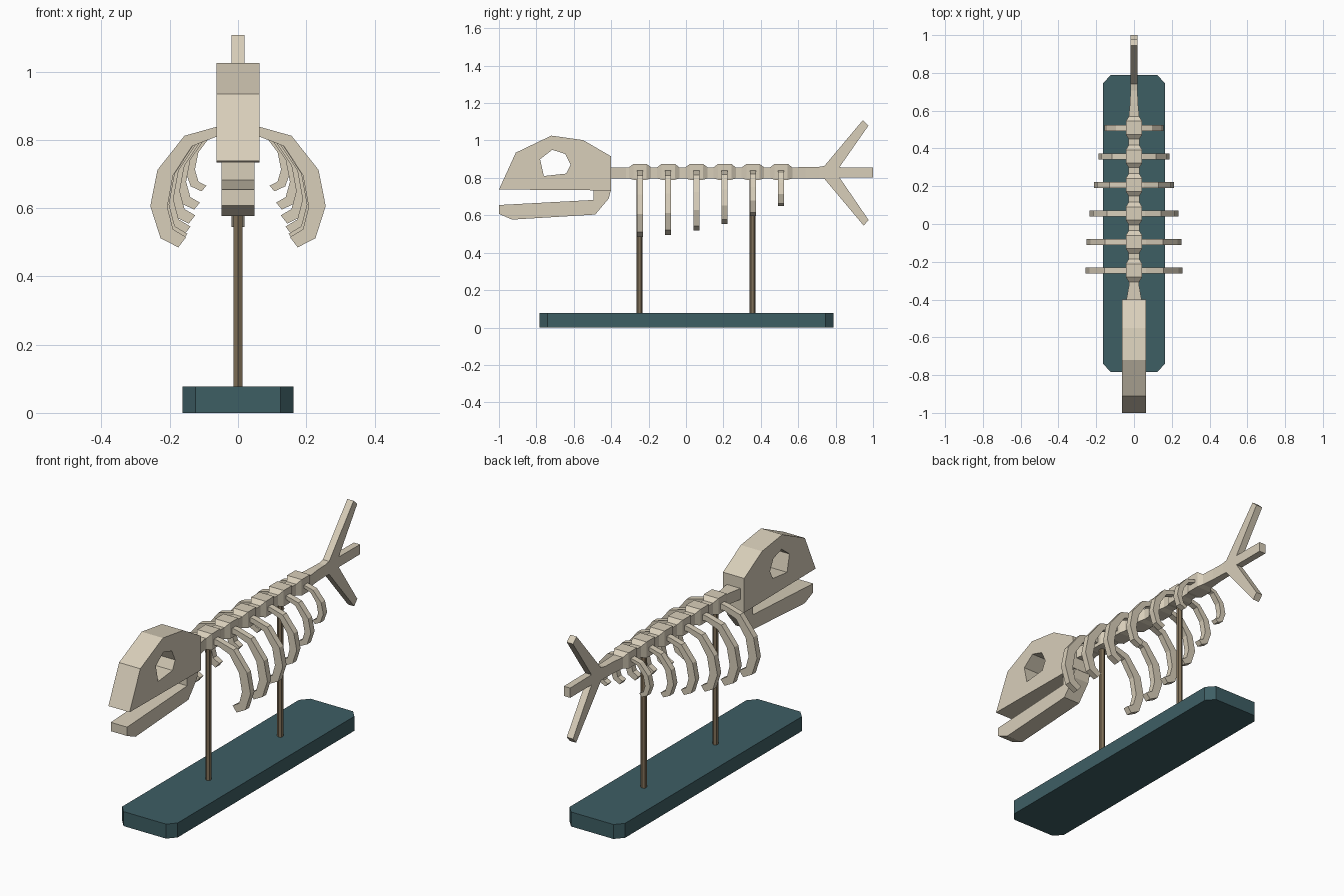
import bpy, bmesh, math

if "Cube" in bpy.data.objects:
    bpy.data.objects.remove(bpy.data.objects["Cube"])


def material(name, rgb):
    m = bpy.data.materials.new(name)
    m.diffuse_color = (*rgb, 1)
    m.use_nodes = True
    m.node_tree.nodes["Principled BSDF"].inputs["Base Color"].default_value = m.diffuse_color
    return m


BONE = material("bone", (0.69, 0.62, 0.49))
WOOD = material("rod_brown", (0.22, 0.165, 0.10))
TEAL = material("base_teal", (0.048, 0.112, 0.127))


def finish(name, bm, mat):
    bmesh.ops.recalc_face_normals(bm, faces=bm.faces)
    me = bpy.data.meshes.new(name)
    bm.to_mesh(me)
    bm.free()
    me.materials.append(mat)
    ob = bpy.data.objects.new(name, me)
    bpy.context.collection.objects.link(ob)
    return ob


def loft(name, rings, mat):
    """Skin a list of equal-sized point rings and cap both ends."""
    bm = bmesh.new()
    rows = [[bm.verts.new(p) for p in r] for r in rings]
    n = len(rows[0])
    for a, b in zip(rows, rows[1:]):
        for i in range(n):
            j = (i + 1) % n
            bm.faces.new((a[i], a[j], b[j], b[i]))
    bm.faces.new(rows[0])
    bm.faces.new(rows[-1])
    return finish(name, bm, mat)


def side_plate(name, profile, half, mat=BONE):
    """Side profile (y, z) extruded evenly across x."""
    return loft(name, [[(x, y, z) for y, z in profile] for x in (-half, half)], mat)


# base slab with clipped corners
outline = [(-.163, -.74), (-.125, -.783), (.125, -.783), (.163, -.74),
           (.163, .745), (.125, .788), (-.125, .788), (-.163, .745)]
loft("base", [[(x, y, z) for x, y in outline] for z in (0, .077)], TEAL)

# support rods
for i, y0 in enumerate((-.248, .355)):
    ring = [(.0145 * math.cos(k * math.pi / 3 + math.pi / 6),
             .0155 * math.sin(k * math.pi / 3 + math.pi / 6)) for k in range(6)]
    loft(f"support_rod_{i + 1}",
         [[(x, y + y0, z) for x, y in ring] for z in (.07, .81)], WOOD)

# skull with eye opening cut through
skull = side_plate("skull", [(-1, .738), (-.91, .935), (-.72, 1.026), (-.55, 1.002),
                             (-.4, .915), (-.4, .733)], .0625)
eye = side_plate("eye_cutter", [(-.78, .90), (-.715, .95), (-.645, .928), (-.617, .87),
                                (-.64, .823), (-.76, .81)], .2)
eye.hide_render = True
eye.hide_set(True)
cut = skull.modifiers.new("eye_opening", "BOOLEAN")
cut.operation = "DIFFERENCE"
cut.object = eye

# lower jaw
side_plate("lower_jaw", [(-1, .655), (-.495, .682), (-.495, .74), (-.4, .74),
                         (-.413, .69), (-.485, .604), (-.93, .577), (-1, .608)], .048)

# spine: rectangular sections that swell at every vertebra
rib_y = [-.246 + .151 * i for i in range(6)]
stations = [(-.41, .042, .797, .856), (-.32, .026, .797, .856)]
for y in rib_y:
    stations += [(y - .06, .028, .797, .856), (y - .035, .043, .79, .875),
                 (y + .035, .043, .79, .875), (y + .06, .028, .797, .856)]
stations += [(.64, .021, .797, .858), (.76, .017, .797, .858)]
loft("spine", [[(-w, y, lo), (w, y, lo), (w, y, hi), (-w, y, hi)]
               for y, w, lo, hi in stations], BONE)

# forked tail
side_plate("tail_fin", [(.70, .798), (.74, .795), (.95, .545), (.976, .575), (.82, .803),
                        (1, .803), (1, .855), (.82, .857), (.976, 1.08), (.945, 1.108),
                        (.74, .864), (.70, .857)], .0185)

# ribs: outer and inner edge (x, z below the spine line), scaled down toward the tail
TOP = .842
outer = [(.02, 0), (.064, -.004), (.157, -.03), (.236, -.13), (.257, -.236),
         (.227, -.33), (.175, -.357)]
inner = [(.02, -.033), (.064, -.033), (.134, -.06), (.19, -.145), (.207, -.239),
         (.19, -.304), (.152, -.327)]
sizes = [(1, 1), (.975, .97), (.915, .905), (.825, .805), (.735, .69), (.61, .54)]
for i, (y, (sx, sz)) in enumerate(zip(rib_y, sizes)):
    for side, s in (("left", -1), ("right", 1)):
        rings = []
        for (xo, zo), (xi, zi) in zip(outer, inner):
            o, n = (s * sx * xo, TOP + sz * zo), (s * sx * xi, TOP + sz * zi)
            rings.append([(o[0], y - .016, o[1]), (o[0], y + .016, o[1]),
                          (n[0], y + .016, n[1]), (n[0], y - .016, n[1])])
        loft(f"rib_{i + 1}_{side}", rings, BONE)
